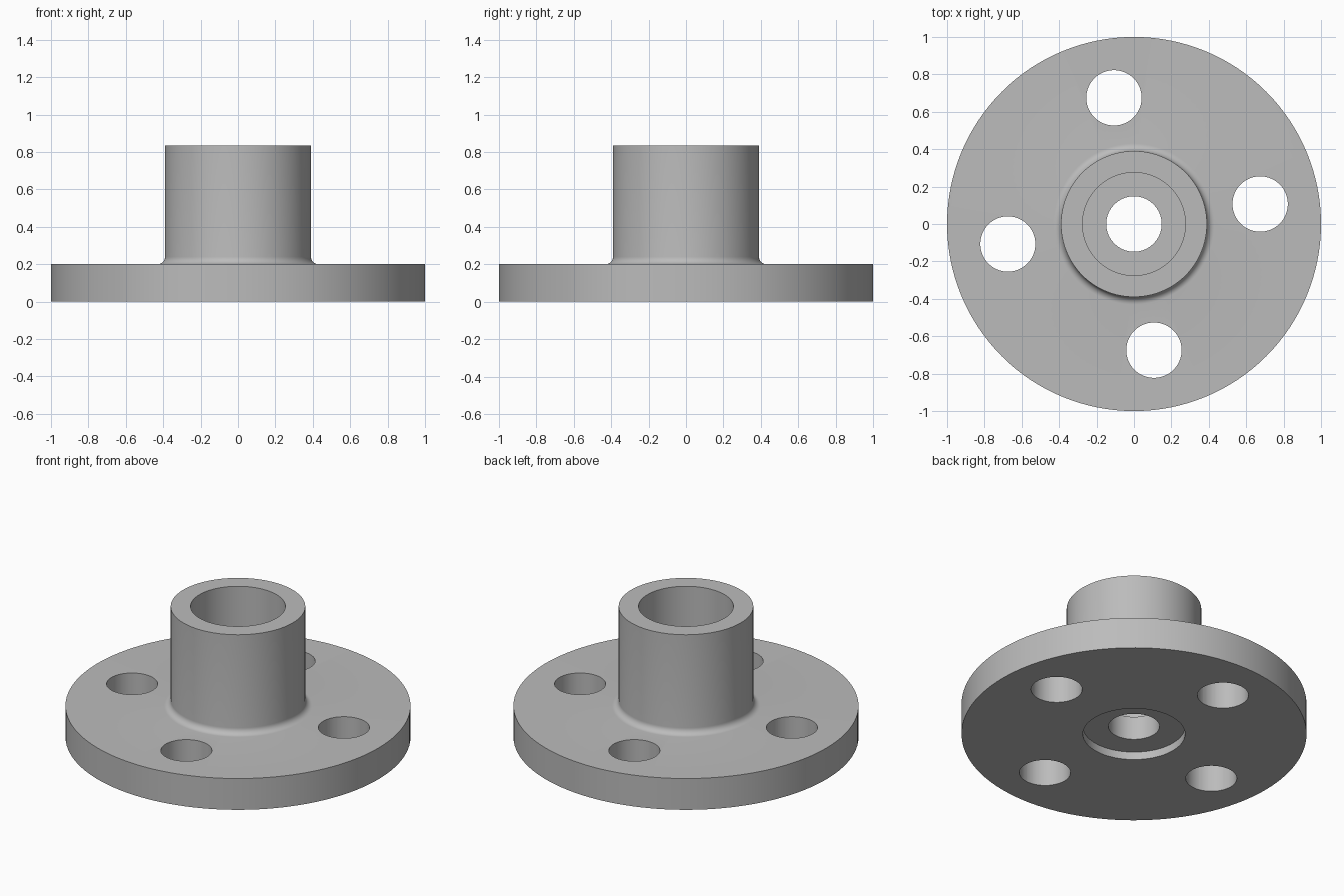
import bpy, bmesh, math
from mathutils import Matrix

if "Cube" in bpy.data.objects:
    bpy.data.objects.remove(bpy.data.objects["Cube"])

SEGMENTS = 128
grey = bpy.data.materials.new("grey metal")
grey.diffuse_color = (0.5, 0.5, 0.5, 1)
grey.use_nodes = True
grey.node_tree.nodes["Principled BSDF"].inputs["Base Color"].default_value = grey.diffuse_color


def add_object(name, bm):
    mesh = bpy.data.meshes.new(name)
    bmesh.ops.recalc_face_normals(bm, faces=bm.faces)
    bm.to_mesh(mesh)
    bm.free()
    obj = bpy.data.objects.new(name, mesh)
    bpy.context.collection.objects.link(obj)
    return obj


def lathe(name, profile):
    """Spin a closed (radius, z) profile around the z axis."""
    bm = bmesh.new()
    rings = []
    for i in range(SEGMENTS):
        a = 2 * math.pi * i / SEGMENTS
        rings.append([bm.verts.new((r * math.cos(a), r * math.sin(a), z)) for r, z in profile])
    n = len(profile)
    for i in range(SEGMENTS):
        p, q = rings[i], rings[(i + 1) % SEGMENTS]
        for j in range(n):
            k = (j + 1) % n
            bm.faces.new((p[j], q[j], q[k], p[k]))
    return add_object(name, bm)


# Flange with hub: base recess, disc, fillet, hub, stepped bore
fillet = 0.04
profile = [(0.148, 0.05), (0.296, 0.05), (0.296, 0), (1, 0), (1, 0.2)]
for i in range(9):
    a = math.pi / 2 * i / 8
    profile.append((0.39 + fillet * (1 - math.sin(a)), 0.2 + fillet * (1 - math.cos(a))))
profile += [(0.39, 0.835), (0.275, 0.835), (0.275, 0.2), (0.148, 0.2)]
flange = lathe("hub_flange", profile)
flange.data.materials.append(grey)

# Four bolt holes, turned 9 degrees from the axes
bm = bmesh.new()
for i in range(4):
    a = math.radians(9 + 90 * i)
    place = Matrix.Translation((0.683 * math.cos(a), 0.683 * math.sin(a), 0.1))
    bmesh.ops.create_cone(bm, cap_ends=True, segments=64, radius1=0.148,
                          radius2=0.148, depth=0.5, matrix=place)
cutter = add_object("bolt_hole_cutter", bm)
cutter.data.materials.append(grey)
cutter.hide_render = True

cut = flange.modifiers.new("bolt holes", 'BOOLEAN')
cut.operation = 'DIFFERENCE'
cut.solver = 'EXACT'
cut.object = cutter
bpy.context.view_layer.objects.active = flange
flange.select_set(True)
bpy.ops.object.modifier_apply(modifier=cut.name)
bpy.data.objects.remove(cutter)

# Smooth round walls, sharp rims
bpy.ops.object.shade_smooth_by_angle(angle=math.radians(30))
